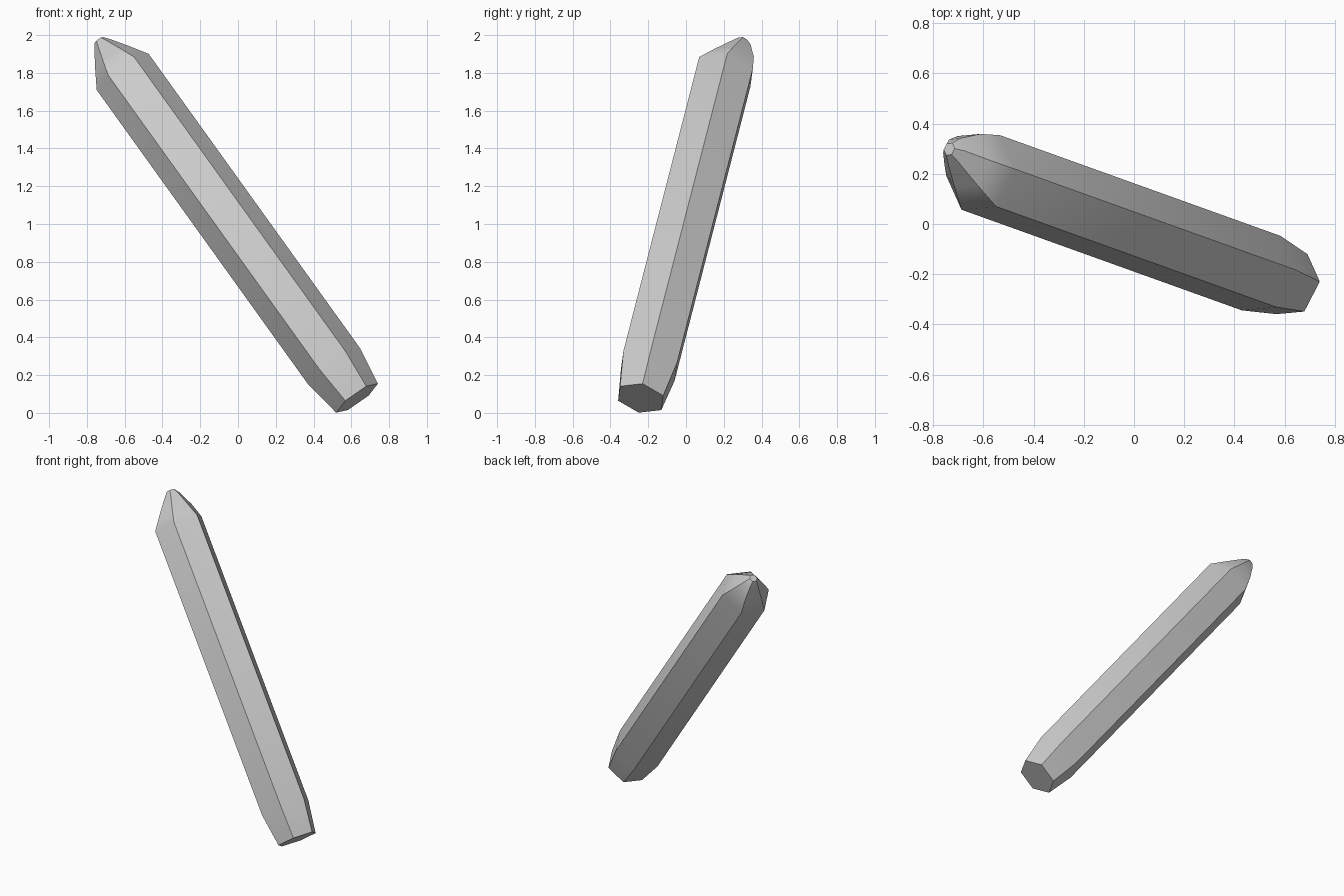
import bpy
import bmesh
import math
from mathutils import Vector

cube = bpy.data.objects.get("Cube")
if cube:
    bpy.data.objects.remove(cube, do_unlink=True)

# Single flat grey
grey = bpy.data.materials.new("light_grey")
grey.use_nodes = True
colour = (0.6, 0.6, 0.6, 1)
grey.diffuse_color = colour
grey.node_tree.nodes["Principled BSDF"].inputs["Base Color"].default_value = colour

# Tilted frame of the shaft: axis, corner direction and flat-side direction
base = Vector((0.63, -0.24, 0.078))
axis = Vector((-0.571, 0.205, 0.795)).normalized()
corner = Vector((0.824, 0.075, 0.562))
corner = (corner - axis * corner.dot(axis)).normalized()
side = axis.cross(corner)


def hex_ring(bm, along, radius, shift=0.0, bulge=0.0):
    """Hexagon across the shaft; shift moves it sideways, bulge pushes the rear flat out."""
    ring = []
    for k in range(6):
        a = -k * math.pi / 3
        out = shift + (bulge if k in (4, 5) else 0.0)
        ring.append(bm.verts.new(base + axis * along
                                 + corner * (radius * math.cos(a))
                                 + side * (radius * math.sin(a) + out)))
    return ring


# Shaft: narrowed foot, straight hexagonal body, off-centre blunt tip
bm = bmesh.new()
rings = [
    hex_ring(bm, 0.0, 0.135),
    hex_ring(bm, 0.215, 0.168),
    hex_ring(bm, 2.173, 0.168),
    hex_ring(bm, 2.268, 0.112, 0.02, 0.016),
    hex_ring(bm, 2.365, 0.052, 0.044, 0.008),
    hex_ring(bm, 2.398, 0.027, 0.048),
]
for low, high in zip(rings, rings[1:]):
    for k in range(6):
        n = (k + 1) % 6
        bm.faces.new((low[k], low[n], high[n], high[k]))
bm.faces.new(rings[0])
bm.faces.new(rings[-1])
bmesh.ops.recalc_face_normals(bm, faces=bm.faces)

mesh = bpy.data.meshes.new("hexagonal_shaft")
bm.to_mesh(mesh)
bm.free()
mesh.materials.append(grey)
shaft = bpy.data.objects.new("hexagonal_shaft", mesh)
bpy.context.collection.objects.link(shaft)

# Soft tip, crisp long edges
bpy.context.view_layer.objects.active = shaft
shaft.select_set(True)
bpy.ops.object.shade_smooth_by_angle(angle=math.radians(38))
